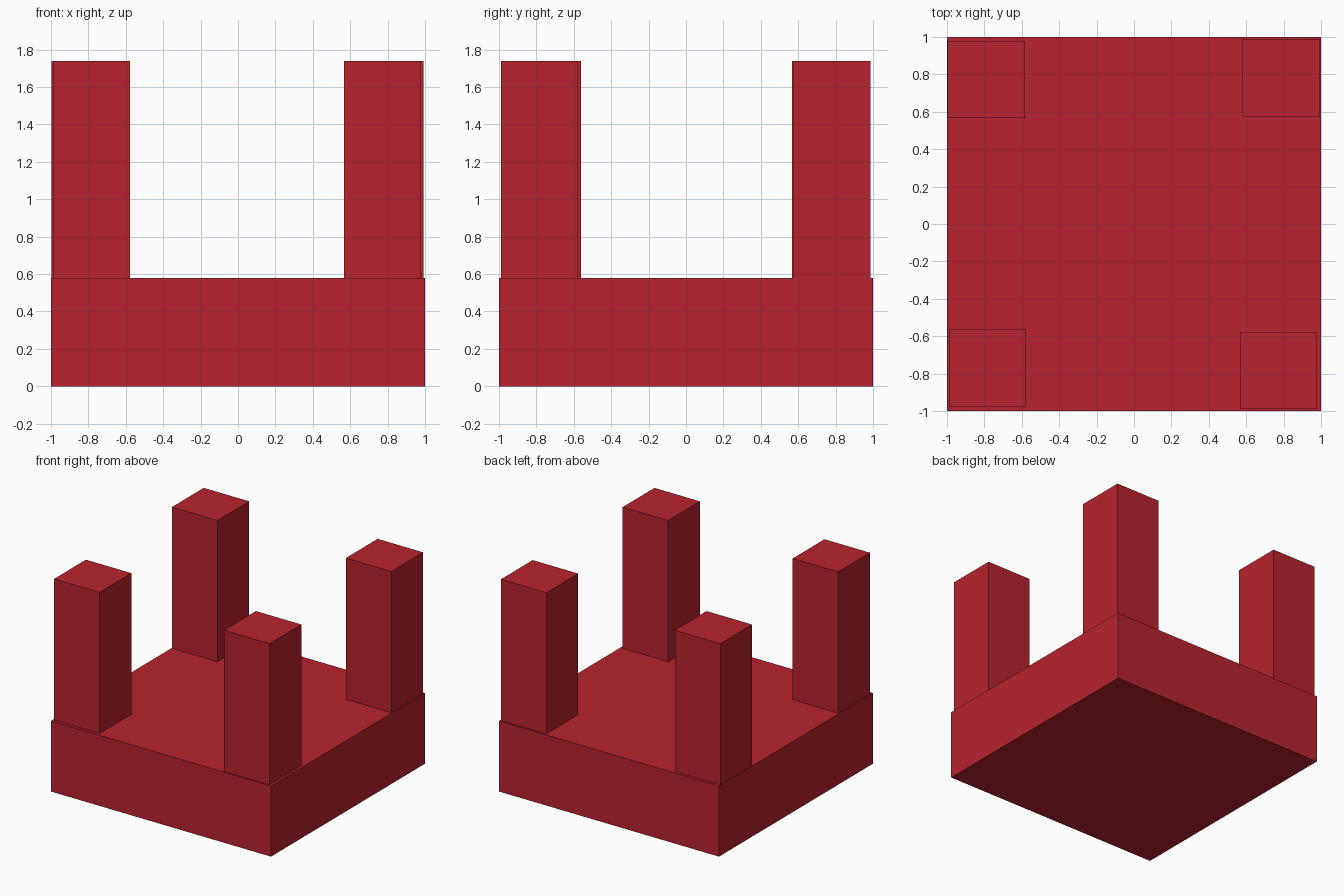
import bpy

if "Cube" in bpy.data.objects:
    bpy.data.objects.remove(bpy.data.objects["Cube"])

red = bpy.data.materials.new("red")
red.diffuse_color = (0.48, 0.017, 0.026, 1)
red.use_nodes = True
red.node_tree.nodes["Principled BSDF"].inputs["Base Color"].default_value = red.diffuse_color


def box(name, center, size):
    bpy.ops.mesh.primitive_cube_add(size=1, location=center)
    ob = bpy.context.object
    ob.name = name
    ob.scale = size
    bpy.ops.object.transform_apply(location=False, rotation=False, scale=True)
    ob.data.materials.append(red)
    return ob


BASE_H, TOP, POST_W = 0.58, 1.74, 0.413

# Square slab
box("base_slab", (0, 0, BASE_H / 2), (2, 2, BASE_H))

# Four corner posts, each set slightly unevenly in its corner
posts = {
    "front_left_post": (-0.783, -0.768),
    "front_right_post": (0.773, -0.783),
    "back_left_post": (-0.790, 0.772),
    "back_right_post": (0.786, 0.779),
}
for name, (x, y) in posts.items():
    box(name, (x, y, (BASE_H + TOP) / 2), (POST_W, POST_W, TOP - BASE_H))
